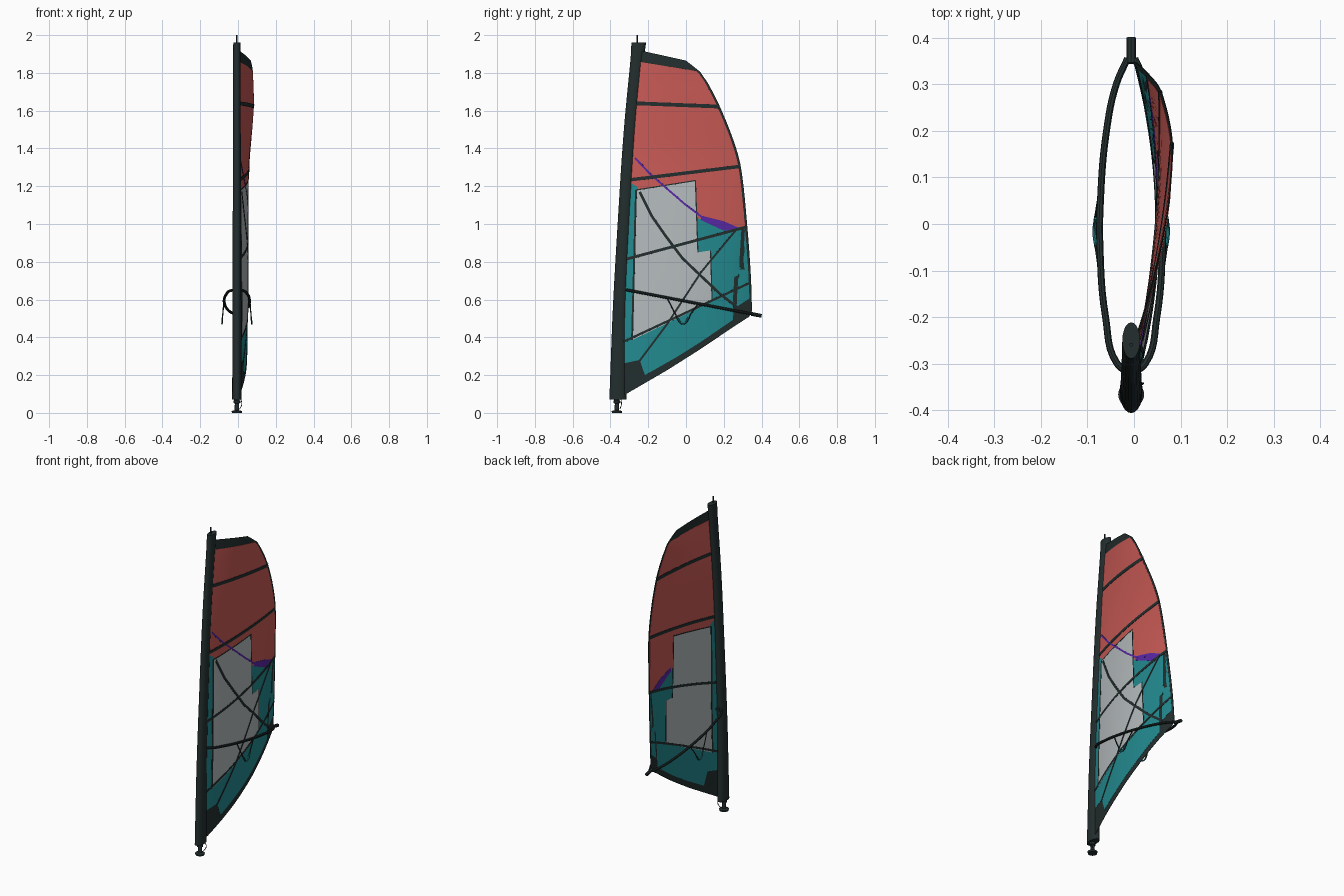
import bpy, bmesh, math
from mathutils import Vector

if "Cube" in bpy.data.objects:
    bpy.data.objects.remove(bpy.data.objects["Cube"])


def material(name, rgb):
    m = bpy.data.materials.new(name)
    m.diffuse_color = (*rgb, 1)
    m.use_nodes = True
    m.node_tree.nodes["Principled BSDF"].inputs["Base Color"].default_value = m.diffuse_color
    return m


BLACK = material("charcoal", (0.017, 0.027, 0.027))
RED = material("coral_red", (0.58, 0.102, 0.091))
TEAL = material("teal", (0.016, 0.254, 0.275))
GREY = material("window_grey", (0.456, 0.491, 0.503))
PURPLE = material("purple", (0.098, 0.021, 0.376))


def interp(table, t):
    """Smooth interpolation through (t, value) pairs."""
    n = len(table)
    t = min(max(t, table[0][0]), table[-1][0])
    i = next(k for k in range(n - 1) if t <= table[k + 1][0])

    def slope(k):
        a, b = table[max(k - 1, 0)], table[min(k + 1, n - 1)]
        return (b[1] - a[1]) / (b[0] - a[0])
    (t0, v0), (t1, v1) = table[i], table[i + 1]
    h = t1 - t0
    u = (t - t0) / h
    return ((2*u**3 - 3*u**2 + 1) * v0 + (u**3 - 2*u*u + u) * h * slope(i)
            + (3*u*u - 2*u**3) * v1 + (u**3 - u*u) * h * slope(i + 1))


# Sail shape: mast line, trailing edge, twist and belly, all by height
LUFF = [(0.07, -0.36), (0.5, -0.352), (1.0, -0.328), (1.5, -0.296), (1.96, -0.25)]
LEECH = [(0.54, 0.349), (0.71, 0.344), (0.98, 0.325), (1.3, 0.291), (1.45, 0.249),
         (1.62, 0.18), (1.72, 0.13), (1.807, 0.074), (1.865, 0.0)]
TWIST = [(0.1, 0), (0.54, 0), (1.0, 0.03), (1.35, 0.06), (1.62, 0.082), (1.81, 0.078), (1.95, 0.07)]
BELLY = [(0.1, 0.045), (0.6, 0.05), (1.0, 0.035), (1.35, 0.018), (1.62, 0.012), (1.95, 0.008)]


def surface_x(y, z):
    a = interp(LUFF, z)
    b = interp(LEECH, min(z, 1.82))
    s = min(max((y - a) / (b - a), 0), 1)
    return interp(TWIST, z) * s + 4 * interp(BELLY, z) * s * (1 - s)


def new_object(name, bm, mat):
    me = bpy.data.meshes.new(name)
    bm.to_mesh(me)
    bm.free()
    me.materials.append(mat)
    ob = bpy.data.objects.new(name, me)
    bpy.context.collection.objects.link(ob)
    return ob


def panel(name, polys, mat, thick, dx=0.0):
    """Cut flat (y, z) outlines into a grid and bend them onto the sail."""
    bm = bmesh.new()
    for poly in polys:
        bm.faces.new([bm.verts.new((0, y, z)) for y, z in poly])
    bmesh.ops.triangulate(bm, faces=bm.faces[:])
    for axis, lo, hi in ((1, -0.4, 0.4), (2, 0.0, 2.0)):
        d = Vector((0, 0, 0))
        d[axis] = 1
        for k in range(int((hi - lo) / 0.04) + 1):
            bmesh.ops.bisect_plane(bm, geom=bm.verts[:] + bm.edges[:] + bm.faces[:],
                                   plane_co=d * (lo + 0.04 * k), plane_no=d)
    bmesh.ops.remove_doubles(bm, verts=bm.verts[:], dist=1e-5)
    bmesh.ops.recalc_face_normals(bm, faces=bm.faces[:])
    for v in bm.verts:
        v.co.x = surface_x(v.co.y, v.co.z) + dx
    ob = new_object(name, bm, mat)
    mod = ob.modifiers.new("thickness", 'SOLIDIFY')
    mod.thickness, mod.offset = thick, 0
    return ob


def strip(name, pts, width, mat, thick=0.008, dx=0.0):
    """Ribbon along a (y, z) path, laid on the sail."""
    pts = [Vector(p) for p in pts]
    left, right = [], []
    for i, p in enumerate(pts):
        t = (pts[min(i + 1, len(pts) - 1)] - pts[max(i - 1, 0)]).normalized()
        n = Vector((-t.y, t.x)) * width / 2
        left.append(p + n)
        right.append(p - n)
    panel(name, [(left[i], left[i+1], right[i+1], right[i]) for i in range(len(pts) - 1)],
          mat, thick, dx)


def tube(name, pts, r, mat):
    cu = bpy.data.curves.new(name, 'CURVE')
    cu.dimensions, cu.bevel_depth, cu.bevel_resolution = '3D', r, 2
    cu.resolution_u, cu.use_fill_caps = 6, True
    sp = cu.splines.new('BEZIER')
    sp.bezier_points.add(len(pts) - 1)
    for b, p in zip(sp.bezier_points, pts):
        b.co = p
        b.handle_left_type = b.handle_right_type = 'AUTO'
    cu.materials.append(mat)
    ob = bpy.data.objects.new(name, cu)
    bpy.context.collection.objects.link(ob)


def loft(name, rings, mat, sides=20):
    """Stack of ellipses: (x, y, z, half width x, half width y)."""
    bm = bmesh.new()
    loops = [[bm.verts.new((x + a * math.cos(k * math.tau / sides),
                            y + b * math.sin(k * math.tau / sides), z)) for k in range(sides)]
             for x, y, z, a, b in rings]
    for lo, hi in zip(loops, loops[1:]):
        for k in range(sides):
            bm.faces.new((lo[k], lo[(k+1) % sides], hi[(k+1) % sides], hi[k]))
    bm.faces.new(loops[0][::-1])
    bm.faces.new(loops[-1])
    new_object(name, bm, mat)


def edge(z0, z1, inset, n=22):
    zs = [z0 + (z1 - z0) * k / n for k in range(n + 1)]
    return [(interp(LEECH, z) - inset, z) for z in zs]


# Sail body in charcoal, seen as the border, head, tack and clew patches
panel("sail_border", [[(-0.35, 0.085), (-0.312, 0.103), (-0.1, 0.226), (0.074, 0.336), (0.25, 0.455),
                       (0.335, 0.51)] + edge(0.54, 1.865, 0) + [(-0.217, 1.913), (-0.26, 1.92),
                       (-0.296, 1.5), (-0.328, 1.0), (-0.35, 0.5)]], BLACK, 0.002)

# Coloured cloth
panel("upper_cloth", [edge(0.985, 1.79, 0.013) + [(0.055, 1.81), (-0.238, 1.857), (-0.26, 1.85),
      (-0.296, 1.5), (-0.315, 1.23), (-0.262, 1.2), (-0.2, 1.1), (0.05, 1.035), (0.2, 0.985)]], RED, 0.004)
panel("lower_cloth", [[(-0.34, 0.26), (-0.245, 0.28), (-0.217, 0.2), (-0.05, 0.295), (0.074, 0.373),
      (0.249, 0.493), (0.25, 0.55)] + edge(0.605, 0.985, 0.013) + [(0.2, 0.985), (0.05, 1.035),
      (-0.2, 1.1), (-0.262, 1.2), (-0.315, 1.23), (-0.328, 1.0), (-0.346, 0.6)]], TEAL, 0.004)
panel("window", [[(-0.264, 1.18), (0.05, 1.23), (0.063, 0.85), (0.13, 0.86), (0.138, 0.59),
                  (-0.285, 0.385)]], GREY, 0.0055)
strip("window_front_seam", [(-0.264, 1.18), (-0.285, 0.385)], 0.01, BLACK, 0.007)
strip("window_top_seam", [(-0.264, 1.18), (0.05, 1.23)], 0.006, BLACK, 0.007)
strip("window_back_seam", [(0.05, 1.23), (0.063, 0.85)], 0.006, BLACK, 0.007)
strip("window_step_seam", [(0.13, 0.86), (0.138, 0.59)], 0.006, BLACK, 0.007)

# Battens right across the sail
for i, (a, b, w) in enumerate([((-0.29, 1.64), (0.175, 1.622), 0.02), ((-0.31, 1.232), (0.285, 1.305), 0.018),
                               ((-0.33, 0.81), (0.32, 0.985), 0.015), ((-0.34, 0.372), (0.34, 0.69), 0.012)]):
    strip(f"batten_{i + 1}", [a, b], w, BLACK)

# Crossed seams and painted purple sweep on the right face
strip("cross_seam_down", [(-0.245, 1.17), (-0.18, 1.04), (-0.11, 0.94), (-0.02, 0.82), (0.074, 0.73),
                          (0.18, 0.63), (0.27, 0.56)], 0.014, BLACK, 0.002, 0.004)
strip("cross_seam_up", [(-0.25, 0.27), (-0.1, 0.47), (0.08, 0.745), (0.27, 0.975)], 0.01, BLACK, 0.002, 0.004)
strip("purple_sweep", [(-0.27, 1.35), (-0.19, 1.265), (-0.11, 1.195), (0.0, 1.1), (0.08, 1.04),
                       (0.16, 1.01)], 0.01, PURPLE, 0.002, 0.003)
panel("purple_wedge", [[(0.08, 1.045), (0.08, 1.02), (0.2, 0.965), (0.29, 0.975), (0.2, 1.015)]],
      PURPLE, 0.0065)

# Mast sleeve, mast tip and foot
W = [(0.07, 0.046), (0.4, 0.039), (1.0, 0.034), (1.5, 0.033), (1.9, 0.035), (1.96, 0.039)]
zs = [0.07 + 1.89 * k / 24 for k in range(25)]
loft("mast_sleeve", [(-0.006, interp(LUFF, z), z, 0.025 - 0.006 * (z / 2), interp(W, z)) for z in zs], BLACK)
loft("mast_tip", [(-0.006, -0.259, z, 0.004, 0.004) for z in (1.95, 2.0)], BLACK, 8)
loft("mast_foot", [(-0.006, -0.366, z, r, r) for z, r in ((0, 0.026), (0.01, 0.028), (0.014, 0.012),
     (0.05, 0.011), (0.052, 0.018), (0.064, 0.018), (0.066, 0.014), (0.09, 0.014))], BLACK)
tube("downhaul_rope", [(0.012, -0.345, 0.08), (0.02, -0.342, 0.045), (0.008, -0.35, 0.02)], 0.002, BLACK)


# Wishbone boom, mirrored arms with tail and clamp
def boom_z(y):
    return 0.652 - 0.192 * (y + 0.32)


CX = -0.006
ARM = [(0.0, -0.322), (0.03, -0.3), (0.055, -0.2), (0.067, -0.05), (0.066, 0.05), (0.053, 0.2),
       (0.032, 0.3), (0.008, 0.355)]
for side, sg in (("right", 1), ("left", -1)):
    tube(f"boom_arm_{side}", [(CX + sg * x, y, boom_z(y)) for x, y in ARM], 0.0075, BLACK)
    # Harness line hanging from the arm
    x0 = CX + sg * 0.068
    tube(f"harness_line_{side}", [(x0, -0.1, boom_z(-0.1)), (x0 + sg * 0.006, -0.06, 0.53),
         (x0 + sg * 0.011, -0.016, 0.47), (x0 + sg * 0.006, 0.03, 0.53), (x0, 0.065, boom_z(0.065))],
         0.003, BLACK)
    tube(f"harness_grip_{side}", [(x0 + sg * 0.008, -0.045, 0.505), (x0 + sg * 0.011, -0.016, 0.471),
         (x0 + sg * 0.008, 0.013, 0.505)], 0.004, TEAL)
tube("boom_tail", [(CX, y, boom_z(y)) for y in (0.345, 0.37, 0.40)], 0.010, BLACK)
tube("boom_clamp", [(CX, y, boom_z(y)) for y in (-0.335, -0.32, -0.305)], 0.014, BLACK)

# Bake modifiers and curves, then shade
bpy.ops.object.select_all(action='SELECT')
bpy.context.view_layer.objects.active = bpy.data.objects["mast_sleeve"]
bpy.ops.object.convert(target='MESH')
bpy.ops.object.shade_smooth_by_angle(angle=math.radians(35))
